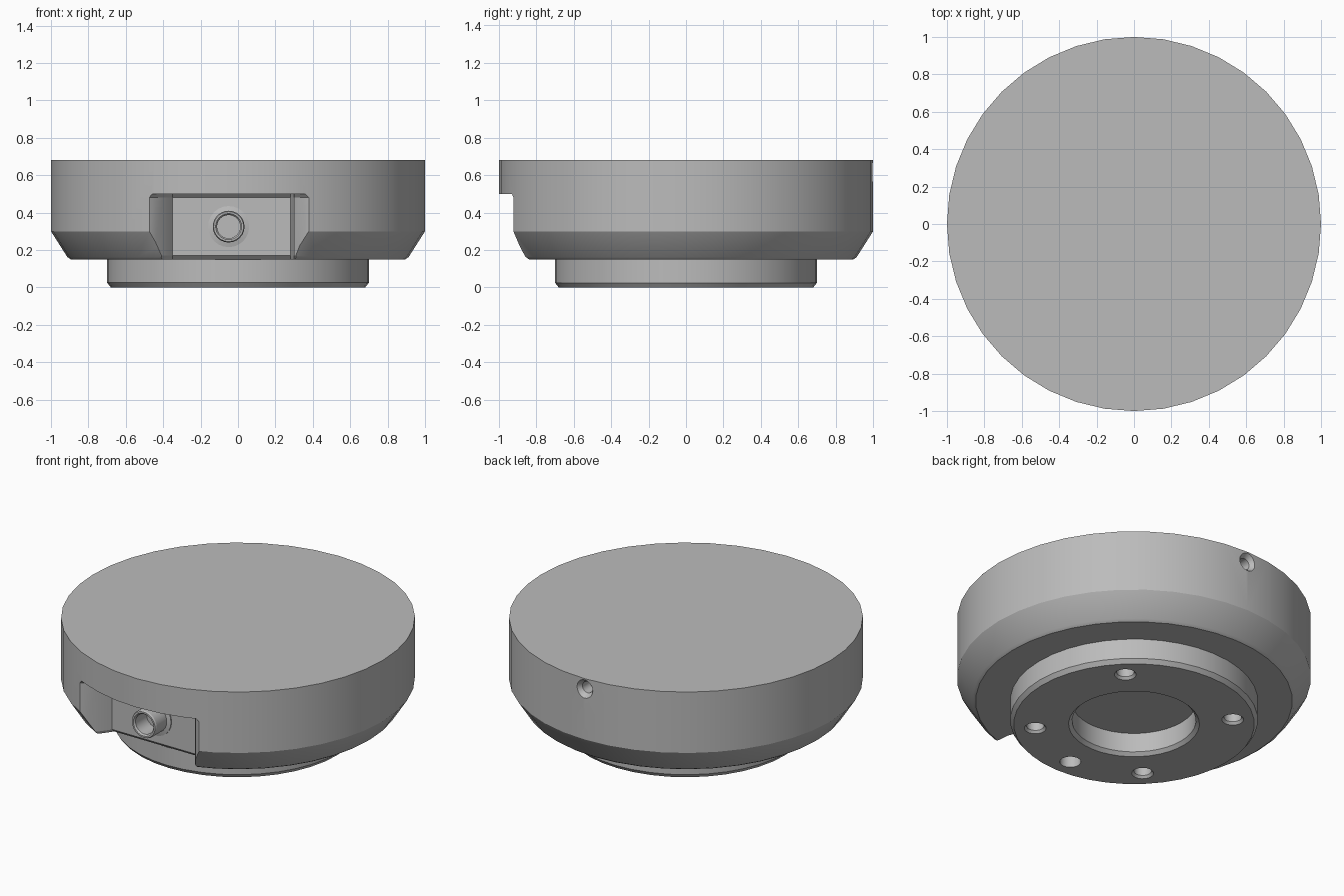
import bpy, bmesh, math
from mathutils import Matrix, Vector

if "Cube" in bpy.data.objects:
    bpy.data.objects.remove(bpy.data.objects["Cube"], do_unlink=True)

grey = bpy.data.materials.new("light grey metal")
grey.use_nodes = True
COLOUR = (0.5, 0.5, 0.5, 1)
grey.diffuse_color = COLOUR
grey.node_tree.nodes["Principled BSDF"].inputs["Base Color"].default_value = COLOUR


def loft(name, rings, matrix=Matrix()):
    """Closed solid skinned through rings of equal length, capped at both ends."""
    bm = bmesh.new()
    loops = [[bm.verts.new(matrix @ Vector(p)) for p in ring] for ring in rings]
    n = len(loops[0])
    for a, b in zip(loops, loops[1:]):
        for i in range(n):
            j = (i + 1) % n
            bm.faces.new((a[i], a[j], b[j], b[i]))
    bm.faces.new(loops[0])
    bm.faces.new(loops[-1])
    bmesh.ops.recalc_face_normals(bm, faces=bm.faces)
    mesh = bpy.data.meshes.new(name)
    bm.to_mesh(mesh)
    bm.free()
    mesh.materials.append(grey)
    obj = bpy.data.objects.new(name, mesh)
    bpy.context.collection.objects.link(obj)
    return obj


def turned(name, profile, sides, matrix=Matrix()):
    """Solid of revolution from (radius, height) pairs."""
    angles = [2 * math.pi * i / sides for i in range(sides)]
    return loft(name, [[(r * math.cos(a), r * math.sin(a), z) for a in angles]
                       for r, z in profile], matrix)


def apply_boolean(target, tool, operation):
    mod = target.modifiers.new("boolean", "BOOLEAN")
    mod.operation, mod.solver, mod.object = operation, "EXACT", tool
    bpy.context.view_layer.objects.active = target
    bpy.ops.object.modifier_apply(modifier=mod.name)
    bpy.data.objects.remove(tool, do_unlink=True)


# Round body with bevelled underside and stepped base
body = turned("body", [(0.68, 0), (0.7, 0.025), (0.7, 0.15), (0.895, 0.15),
                       (0.912, 0.162), (1, 0.3), (1, 0.68)], 40)

# Front recess with flared sides, bevelled along its top and bottom
wall = [(-0.52, -0.91), (-0.44, -0.855), (-0.4, -0.81), (-0.37, -0.77), (-0.35, -0.74),
        (0.28, -0.74), (0.295, -0.78), (0.3, -0.85), (0.33, -0.89), (0.42, -0.95)]
outline = wall + [(0.42, -1.2), (-0.52, -1.2)]
levels = [(0.1, 0.02), (0.15, 0.02), (0.17, 0), (0.48, 0), (0.5, -0.02)]
recess = loft("recess_cutter", [[(x, y + (dy if y > -1 else 0), z) for x, y in outline]
                                for z, dy in levels])
apply_boolean(body, recess, "DIFFERENCE")

# Centre bore, four countersunk bolt holes and one plain pin hole underneath
cutters = [turned("bore_cutter", [(0.38, -0.01), (0.35, 0.02), (0.35, 0.14)], 40)]
for degrees in (45, 135, 225, 315):
    a = math.radians(degrees)
    place = Matrix.Translation((0.56 * math.cos(a), 0.56 * math.sin(a), 0))
    cutters.append(turned("bolt_cutter", [(0.07, -0.01), (0.05, 0.015), (0.05, 0.2)], 20, place))
cutters.append(turned("pin_cutter", [(0.06, -0.01), (0.06, 0.2)], 20,
                      Matrix.Translation((0, -0.56, 0))))

# Countersunk screw hole in the back
back = Matrix.Translation((0, 1, 0.615)) @ Matrix.Rotation(math.pi / 2, 4, "X")
cutters.append(turned("screw_cutter", [(0.065, -0.01), (0.035, 0.03), (0.035, 0.1)], 20, back))
for cutter in cutters:
    apply_boolean(body, cutter, "DIFFERENCE")

# Hollow spout with a narrow collar, standing in the recess
front = Matrix.Translation((-0.05, -0.74, 0.325)) @ Matrix.Rotation(math.pi / 2, 4, "X")
spout = turned("spout", [(0.11, -0.02), (0.11, 0.006), (0.085, 0.012), (0.085, 0.11),
                         (0.08, 0.12), (0.07, 0.12), (0.062, 0.11), (0.062, -0.015)], 24, front)

for obj in (body, spout):
    bpy.ops.object.select_all(action="DESELECT")
    obj.select_set(True)
    bpy.context.view_layer.objects.active = obj
    bpy.ops.object.shade_smooth_by_angle(angle=math.radians(25))
